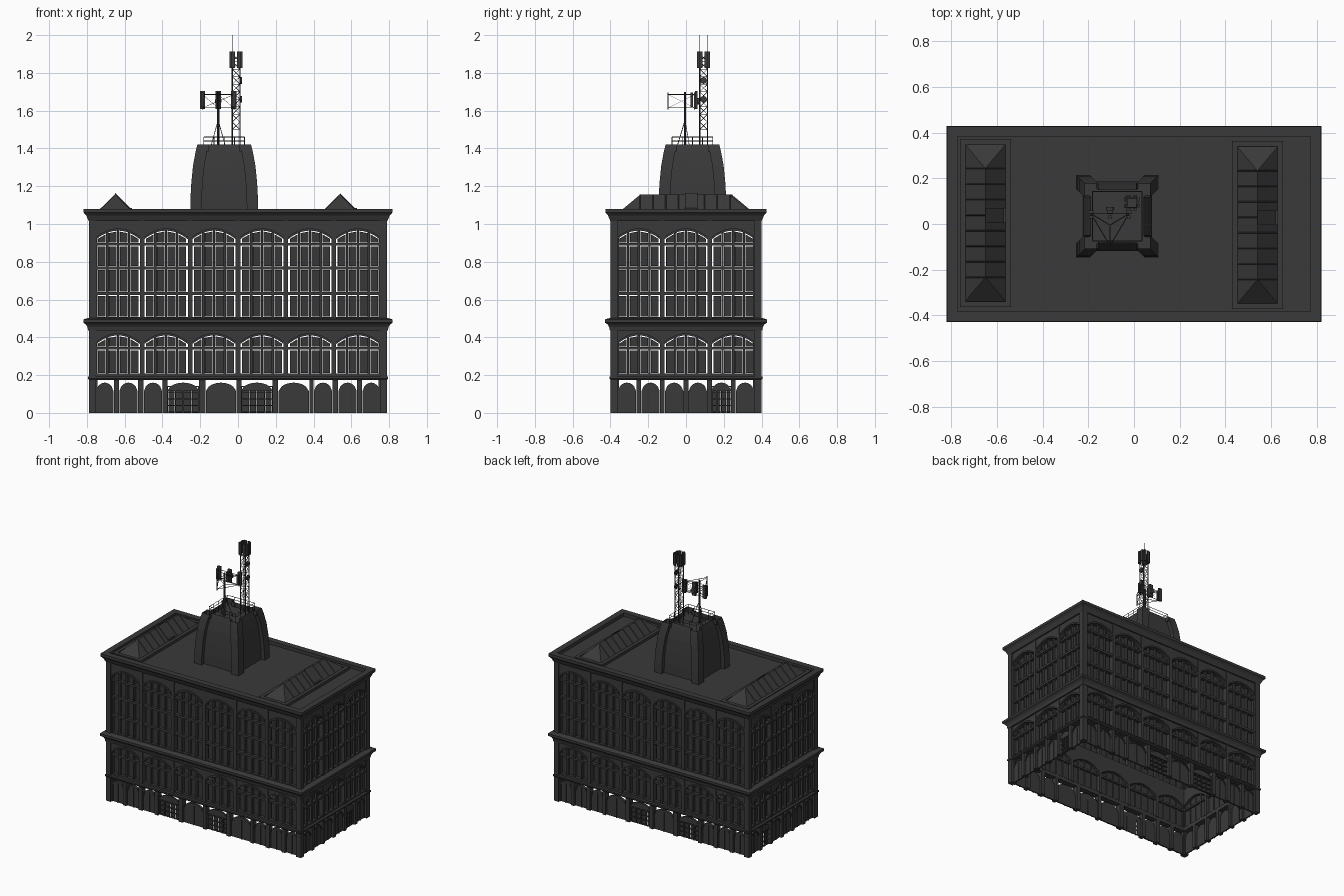
import bpy, bmesh, math
from mathutils import Matrix, Vector

cube = bpy.data.objects.get("Cube")
if cube:
    bpy.data.objects.remove(cube)


def material(name, value):
    m = bpy.data.materials.new(name)
    m.use_nodes = True
    m.diffuse_color = (value, value, value, 1)
    m.node_tree.nodes["Principled BSDF"].inputs["Base Color"].default_value = m.diffuse_color
    return m


STONE = material("charcoal stone", 0.042)
GLASS = material("dark glass", 0.038)
GLASS.use_backface_culling = True
EYE = Matrix.Identity(4)


def finish(name, bm, mat=STONE, fix=True):
    if fix:
        bmesh.ops.recalc_face_normals(bm, faces=bm.faces)
    mesh = bpy.data.meshes.new(name)
    bm.to_mesh(mesh)
    bm.free()
    mesh.materials.append(mat)
    ob = bpy.data.objects.new(name, mesh)
    bpy.context.collection.objects.link(ob)
    return ob


def prism(bm, M, pts, w0, w1):
    """Extrude an outline of (u, z) points from depth w0 to w1."""
    a = [bm.verts.new(M @ Vector((u, w0, z))) for u, z in pts]
    b = [bm.verts.new(M @ Vector((u, w1, z))) for u, z in pts]
    bm.faces.new(a)
    bm.faces.new(b[::-1])
    for i in range(len(pts)):
        j = (i + 1) % len(pts)
        bm.faces.new((a[j], a[i], b[i], b[j]))


def box(bm, M, u0, u1, w0, w1, z0, z1):
    prism(bm, M, [(u0, z0), (u1, z0), (u1, z1), (u0, z1)], w0, w1)


def strut(bm, a, b, r=0.002, sides=4):
    a, b = Vector(a), Vector(b)
    d = b - a
    M = Matrix.Translation((a + b) / 2) @ d.to_track_quat('Z', 'Y').to_matrix().to_4x4()
    bmesh.ops.create_cone(bm, cap_ends=True, segments=sides, radius1=r, radius2=r,
                          depth=d.length, matrix=M)


def loft(bm, loops, close=False):
    rows = [[bm.verts.new(p) for p in loop] for loop in loops]
    for k in range(len(rows) if close else len(rows) - 1):
        r, s = rows[k], rows[(k + 1) % len(rows)]
        for i in range(len(r)):
            j = (i + 1) % len(r)
            bm.faces.new((r[i], r[j], s[j], s[i]))
    return rows


def ring(name, hx, hy, profile, cx=0, cy=0):
    """Moulding with a closed (outset, z) profile running round a rectangle."""
    bm = bmesh.new()
    loft(bm, [[(cx + sx * (hx + o), cy + sy * (hy + o), z)
               for sx, sy in ((-1, -1), (1, -1), (1, 1), (-1, 1))] for o, z in profile], True)
    return finish(name, bm)


def arc(u0, u1, zs, rise, p=1.0, n=10):
    return [(u0 + (u1 - u0) * i / n, zs + rise * max(0, 1 - (2 * i / n - 1) ** 2) ** p)
            for i in range(n + 1)]


# Facade parts shared by all four sides
piers, spandrels, mullions, transoms, rims, doors, panes = (bmesh.new() for _ in range(7))


def pane(M, u0, u1, z0, za, zb, w=0.025):
    vs = [M @ Vector(c) for c in ((u0, w, z0), (u0, w, za), (u1, w, zb), (u1, w, z0))]
    panes.faces.new([panes.verts.new(v) for v in vs])


def storey(M, bays, half, rows, spring, rise, top):
    pitch = 2 * half / bays
    for k in range(bays + 1):
        u = -half + k * pitch
        box(piers, M, u - 0.012, u + 0.012, 0, 0.04, rows[0], top)
    for z in rows[:-1]:
        box(transoms, M, -half, half, 0.006, 0.035, z - 0.008, z + 0.008)
    box(transoms, M, -half, half, 0.006, 0.035, rows[-1] - 0.007, rows[-1] + 0.007)
    for k in range(bays):
        a, b = -half + k * pitch + 0.012, -half + (k + 1) * pitch - 0.012
        curve = arc(a, b, spring, rise)
        prism(spandrels, M, [(a, top)] + curve + [(b, top)], 0.004, 0.04)
        prism(rims, M, curve + [(u, z + 0.012) for u, z in curve[::-1]], -0.004, 0.008)
        step = (b - a) / 4
        height = lambda u: spring + rise * (1 - ((u - a) / (b - a) * 2 - 1) ** 2)
        for c in range(4):
            u0, u1 = a + c * step, a + (c + 1) * step
            if c:
                box(mullions, M, u0 - 0.006, u0 + 0.006, 0.01, 0.03, rows[0], height(u0))
            l, r = u0 + 0.009, u1 - 0.008
            for z0, z1 in zip(rows, rows[1:]):
                pane(M, l, r, z0 + 0.01, z1 - 0.012, z1 - 0.012)
            pane(M, l, r, rows[-1] + 0.009, height(l) - 0.005, height(r) - 0.005)


def ground(M, half, bays):
    """bays: (centre, width, is_glazed)"""
    edge = -half - 0.01
    for c, w, glazed in bays + [(half + 0.06, 0.1, None)]:
        a, b = c - w / 2, c + w / 2
        box(piers, M, edge, a, 0, 0.04, 0, 0.18)
        edge = b
        if glazed is None:
            continue
        if glazed:
            for i in range(5):
                u, z = a + w * i / 4, 0.002 + 0.034 * i
                box(doors, M, u - 0.003, u + 0.003, 0.015, 0.025, 0, 0.14)
                box(doors, M, a, b, 0.015, 0.025, z, z + 0.005)
            curve = arc(a, b, 0.12, 0.04, 0.6)
            prism(doors, M, curve + [(b, 0.115), (a, 0.115)], 0.012, 0.025)
            for i in range(4):
                pane(M, a + w * i / 4 + 0.004, a + w * (i + 1) / 4 - 0.004, 0, 0.12, 0.12)
        else:
            curve = arc(a + 0.002, b - 0.002, 0.115, 0.045, 0.6)
            prism(doors, M, [(a + 0.002, 0)] + curve + [(b - 0.002, 0)], 0.015, 0.025)
            prism(rims, M, curve + [(u, z - 0.01) for u, z in curve[::-1]], 0.008, 0.015)
            box(rims, M, c - 0.003, c + 0.003, 0.01, 0.015, 0, 0.14)


long_bays = [(-0.705, 0.095, 0), (-0.58, 0.1, 0), (-0.45, 0.1, 0), (-0.29, 0.165, 1),
             (-0.09, 0.165, 0), (0.1, 0.165, 1), (0.295, 0.165, 0), (0.45, 0.1, 0),
             (0.58, 0.1, 0), (0.705, 0.095, 0)]
short_bays = [(-0.3125 + 0.125 * i, 0.1, i == 4) for i in range(6)]
flip = lambda bays: [(-c, w, g) for c, w, g in bays[::-1]]

for k in range(4):
    wide = k % 2 == 0
    M = Matrix.Rotation(k * math.pi / 2, 4, 'Z') @ Matrix.Translation((0, -0.395 if wide else -0.785, 0))
    n, half = (6, 0.762) if wide else (3, 0.375)
    bays = long_bays if wide else short_bays
    ground(M, half, flip(bays) if k > 1 else bays)
    storey(M, n, half, [0.2, 0.342], 0.365, 0.045, 0.46)
    storey(M, n, half, [0.5, 0.632, 0.768, 0.892], 0.92, 0.045, 1.04)

for name, bm in (("facade_piers", piers), ("arch_spandrels", spandrels),
                 ("window_mullions", mullions), ("window_transoms", transoms),
                 ("arch_rims", rims), ("ground_doors", doors)):
    finish(name, bm)
finish("window_panes", panes, GLASS, False)

# Corner piers and the horizontal mouldings
bm = bmesh.new()
for sx in (-1, 1):
    for sy in (-1, 1):
        box(bm, Matrix.Translation((sx * 0.771, sy * 0.381, 0)), -0.019, 0.019, -0.019, 0.019, 0, 1.03)
finish("corner_piers", bm)
ring("lower_ledge", 0.785, 0.395, [(-0.04, 0.175), (0.004, 0.175), (0.01, 0.182), (0.01, 0.192), (-0.04, 0.197)])
ring("middle_cornice", 0.785, 0.395, [(-0.04, 0.435), (0.008, 0.435), (0.012, 0.455), (0.02, 0.468),
                                      (0.034, 0.478), (0.034, 0.495), (0.006, 0.503), (-0.04, 0.503)])
ring("roof_cornice", 0.785, 0.395, [(-0.04, 1.015), (0.005, 1.015), (0.012, 1.03), (0.018, 1.045),
                                    (0.032, 1.06), (0.032, 1.08), (-0.012, 1.08), (-0.012, 1.04), (-0.04, 1.035)])
bm = bmesh.new()
box(bm, EYE, -0.775, 0.775, -0.385, 0.385, 1.035, 1.055)
finish("roof_deck", bm)

# Hipped skylights with glazing bars and a raised vent
for side, cx, cy in (("right", -0.65, 0.005), ("left", 0.54, -0.005)):
    ring(side + "_skylight_curb", 0.1, 0.355, [(0, 1.05), (0.012, 1.05), (0.012, 1.075), (-0.012, 1.075), (-0.012, 1.05)], cx, cy)
    bm = bmesh.new()
    base = [bm.verts.new((cx + x, cy + y, 1.062)) for x, y in
            ((-0.094, -0.35), (0.094, -0.35), (0.094, 0.35), (-0.094, 0.35))]
    f, b = (bm.verts.new((cx, cy + y, 1.155)) for y in (-0.238, 0.238))
    for face in ((base[0], base[1], f), (base[1], base[2], b, f),
                 (base[2], base[3], b), (base[3], base[0], f, b), base[::-1]):
        bm.faces.new(face)
    finish(side + "_skylight", bm)
    bm = bmesh.new()
    for i in range(8):
        y = cy - 0.238 + 0.068 * i
        for s in (-1, 1):
            strut(bm, (cx, y, 1.155), (cx + s * 0.094, y, 1.062), 0.003)
    box(bm, EYE, cx + 0.006, cx + 0.09, cy, cy + 0.066, 1.065, 1.085)
    prism(bm, EYE, [(cx, 1.157), (cx + 0.092, 1.066), (cx + 0.092, 1.072), (cx, 1.163)], cy, cy + 0.066)
    finish(side + "_skylight_bars", bm)

# Tapering tower with corner buttresses and a sunken top
TX, TY = -0.073, 0.034


def tower_plan(h, z, c=0.06, d=0.028):
    quarter = [(h - d, -(h - c)), (h - d, h - c), (h, h - c), (h, h)]
    pts = []
    for k in range(4):
        x = [(px, py) for px, py in quarter] + [(h - c, h)]
        for px, py in x[1:]:
            for _ in range(k):
                px, py = -py, px
            pts.append((TX + px, TY + py, z))
        px, py = h - c, h - d
        for _ in range(k):
            px, py = -py, px
        pts.append((TX + px, TY + py, z))
    return pts


bm = bmesh.new()
levels = [(0.18, 1.045), (0.179, 1.13), (0.174, 1.22), (0.165, 1.31), (0.152, 1.38), (0.142, 1.42)]
rows = loft(bm, [tower_plan(h, z) for h, z in levels])
top = bm.faces.new(rows[-1])
bmesh.ops.inset_region(bm, faces=[top], thickness=0.008)
bmesh.ops.translate(bm, verts=top.verts, vec=(0, 0, -0.035))
bm.faces.new(rows[0][::-1])
finish("tower", bm)

# Tower railing
bm = bmesh.new()
corners = [(TX + sx * 0.108, TY + sy * 0.108) for sx, sy in ((-1, -1), (1, -1), (1, 1), (-1, 1))]
for i in range(4):
    a, b = Vector(corners[i]), Vector(corners[(i + 1) % 4])
    for z in (1.44, 1.46):
        strut(bm, (*a, z), (*b, z))
    for t in range(4):
        p = a.lerp(b, t / 4)
        strut(bm, (*p, 1.385), (*p, 1.46))
finish("tower_railing", bm)

# Short mast with triangular antenna frame
MX, MY = -0.105, -0.005
bm = bmesh.new()
strut(bm, (MX, MY, 1.385), (MX, MY, 1.7), 0.006, 8)
tri = [(-0.188, 0.045), (-0.022, 0.045), (MX, -0.095)]
for i in range(3):
    a, b = tri[i], tri[(i + 1) % 3]
    for z in (1.615, 1.685):
        strut(bm, (*a, z), (*b, z))
        strut(bm, (MX, MY, z), (*a, z))
    strut(bm, (*a, 1.615), (*b, 1.685), 0.001)
    strut(bm, (*a, 1.605), (*a, 1.695), 0.003, 6)
    foot = Vector((MX, MY)).lerp(Vector(a), 0.55)
    strut(bm, (MX, MY, 1.55), (*foot, 1.385))
for x in (-0.188, -0.105, -0.022):
    box(bm, EYE, x - 0.014, x + 0.014, 0.047, 0.06, 1.61, 1.705)
    box(bm, EYE, x - 0.008, x + 0.008, 0.025, 0.038, 1.62, 1.695)
strut(bm, (MX, 0.06, 1.65), (MX, 0.075, 1.65), 0.018, 12)
finish("short_antenna_mast", bm)

# Tall lattice mast with panel antennas and whips
bm = bmesh.new()
LX, LY, R = -0.01, 0.093, 0.029
legs = [(LX + R * math.cos(t), LY + R * math.sin(t)) for t in (math.pi / 4 + k * math.pi / 2 for k in range(4))]
for k, p in enumerate(legs):
    q = legs[(k + 1) % 4]
    strut(bm, (*p, 1.385), (*p, 1.91), 0.003)
    for i in range(10):
        z = 1.5 + 0.04 * i
        strut(bm, (*p, z), (*q, z), 0.0012)
        strut(bm, (*(p if i % 2 else q), z), (*(q if i % 2 else p), z + 0.04), 0.0015)
    M = Matrix.Translation((LX, LY, 0)) @ Matrix.Rotation(k * math.pi / 2, 4, 'Z')
    for u in (-0.015, 0.015):
        box(bm, M, u - 0.009, u + 0.009, -0.034, -0.024, 1.825, 1.912)
    if k < 3:
        strut(bm, (*p, 1.9), (*p, 2.0), 0.0012)
for z in (1.66, 1.76):
    strut(bm, (LX + 0.02, LY, z), (LX + 0.03, LY, z), 0.018, 12)
finish("lattice_mast", bm)
